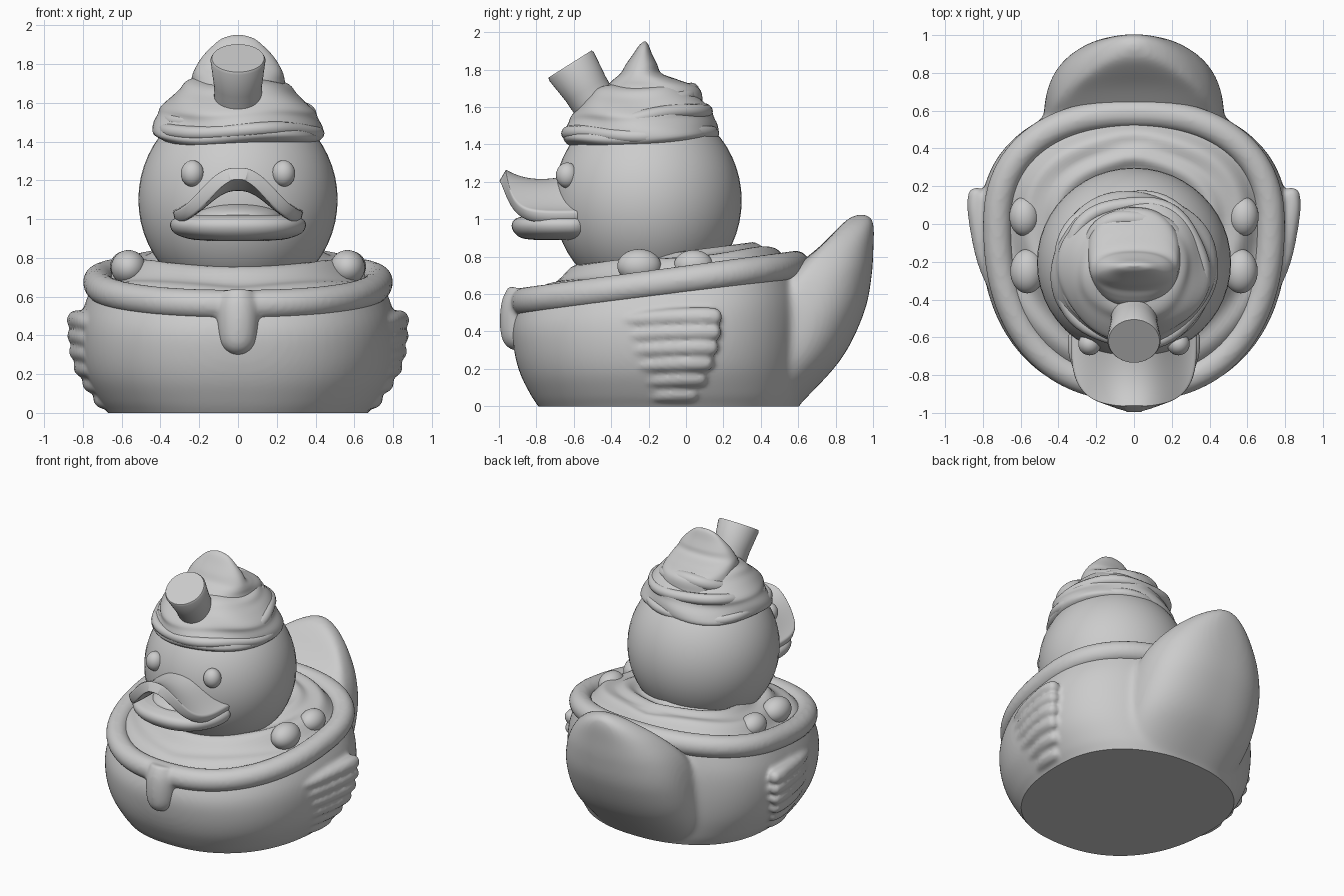
import bpy, bmesh, math
from math import sin, cos, pi, exp
from mathutils import Vector, Matrix

cube = bpy.data.objects.get("Cube")
if cube:
    bpy.data.objects.remove(cube, do_unlink=True)

grey = bpy.data.materials.new("plain_grey")
grey.use_nodes = True
grey.diffuse_color = (0.6, 0.6, 0.6, 1)
grey.node_tree.nodes["Principled BSDF"].inputs["Base Color"].default_value = (0.6, 0.6, 0.6, 1)


def finish(name, bm, angle=50):
    bmesh.ops.recalc_face_normals(bm, faces=bm.faces)
    mesh = bpy.data.meshes.new(name)
    bm.to_mesh(mesh)
    bm.free()
    mesh.materials.append(grey)
    obj = bpy.data.objects.new(name, mesh)
    bpy.context.collection.objects.link(obj)
    bpy.ops.object.select_all(action='DESELECT')
    obj.select_set(True)
    bpy.context.view_layer.objects.active = obj
    bpy.ops.object.shade_smooth_by_angle(angle=math.radians(angle))
    return obj


def fuse(name, parts, voxel, passes, floor=0):
    """Melt parts into one soft skin and cut it flat at the floor."""
    bpy.ops.object.select_all(action='DESELECT')
    for p in parts:
        p.select_set(True)
    bpy.context.view_layer.objects.active = parts[0]
    bpy.ops.object.join()
    obj = parts[0]
    melt = obj.modifiers.new("melt", 'REMESH')
    melt.mode, melt.voxel_size = 'VOXEL', voxel
    soft = obj.modifiers.new("soften", 'SMOOTH')
    soft.factor, soft.iterations = .5, passes
    for mod in ("melt", "soften"):
        bpy.ops.object.modifier_apply(modifier=mod)
    bm = bmesh.new()
    bm.from_mesh(obj.data)
    bpy.data.objects.remove(obj, do_unlink=True)
    bmesh.ops.bisect_plane(bm, geom=bm.verts[:] + bm.edges[:] + bm.faces[:], plane_co=(0, 0, floor),
                           plane_no=(0, 0, 1), clear_inner=True)
    bmesh.ops.holes_fill(bm, edges=[e for e in bm.edges if e.is_boundary], sides=0)
    return finish(name, bm)


def spline(keys, steps=6):
    """Smooth interpolation through tuples of any size."""
    out = []
    for i in range(len(keys) - 1):
        a, b, c, d = (keys[max(0, min(len(keys) - 1, i + k))] for k in (-1, 0, 1, 2))
        for s in range(steps):
            t = s / steps
            out.append([q + t * (r - p) / 2 + t * t * (p - 2.5 * q + 2 * r - s_ / 2)
                        + t ** 3 * (1.5 * (q - r) + (s_ - p) / 2)
                        for p, q, r, s_ in zip(a, b, c, d)])
    return out + [list(keys[-1])]


def loft(name, rings, closed=False, angle=50):
    bm = bmesh.new()
    rows = [[bm.verts.new(p) for p in ring] for ring in rings]
    n = len(rows[0])
    for i in range(len(rows) if closed else len(rows) - 1):
        a, b = rows[i], rows[(i + 1) % len(rows)]
        for j in range(n):
            bm.faces.new((a[j], a[(j + 1) % n], b[(j + 1) % n], b[j]))
    if not closed:
        bm.faces.new(rows[0])
        bm.faces.new(rows[-1])
    return finish(name, bm, angle)


def egg(z, cy, x, front, back, n=72, power=2.25):
    """Horizontal rounded ring with separate front and back depth."""
    pts, e = [], 2 / power
    for i in range(n):
        c, s = cos(2 * pi * i / n), sin(2 * pi * i / n)
        depth = back if s > 0 else -front
        pts.append(Vector((math.copysign(abs(c) ** e, c) * x, cy + abs(s) ** e * depth, z)))
    return pts


def tube(name, path, up=(0, 0, 1), closed=False, n=16):
    """Round sweep through (x, y, z, radius) points."""
    pts, rings = [Vector(p[:3]) for p in path], []
    m = len(pts)
    for i, p in enumerate(pts):
        if closed:
            t = pts[(i + 1) % m] - pts[i - 1]
        else:
            t = pts[min(i + 1, m - 1)] - pts[max(i - 1, 0)]
        side = t.cross(Vector(up)).normalized()
        top = side.cross(t).normalized()
        r = path[i][3]
        rings.append([p + r * (side * cos(2 * pi * k / n) + top * sin(2 * pi * k / n))
                      for k in range(n)])
    return loft(name, rings, closed)


def ball(name, loc, size):
    bm = bmesh.new()
    bmesh.ops.create_uvsphere(bm, u_segments=48, v_segments=28, radius=1,
                              matrix=Matrix.Translation(loc) @ Matrix.Diagonal((*size, 1)))
    return finish(name, bm)


# Tub-shaped body, taller toward the back
rings = []
for z, x, f, b in spline([(-.16, .57, .69, .54), (0, .67, .79, .6), (.06, .715, .825, .62),
                          (.2, .787, .885, .64), (.36, .815, .92, .65), (.52, .803, .925, .64),
                          (.68, .74, .87, .6)]):
    ring = egg(z, 0, x, f, b, power=2.3)
    for p in ring:
        p.z *= 1 + .18 * p.y
    rings.append(ring)
body = loft("body", rings)

# Broad upturned tail, blended into the body
tail = loft("tail", [egg(*k, power=2.45) for k in spline(
    [(-.16, .2, .4, .3, .25), (0, .3, .43, .3, .3), (.25, .5, .475, .3, .328),
     (.5, .6, .47, .3, .352), (.7, .645, .425, .12, .348), (.85, .73, .325, .02, .272),
     (.95, .83, .205, .02, .175), (1.005, .89, .1, .02, .105), (1.026, .93, .035, .01, .03)])])
skin = [fuse("body_with_tail", [body, tail], .016, 16, -.1)]

# Wings made of stacked feathers sinking forward into the body
for side in (1, -1):
    for i in range(6):
        z = .478 - .081 * i
        end = .19 - .005 * i * i
        x = (.832, .83, .82, .798, .752, .695)[i]
        keys = [(x - .13, -.42, z - .03, .03), (x - .047, -.2, z - .01, .045),
                (x - .005, end - .15, z, .052), (x, end - .04, z, .048),
                (x, end - .008, z, .032), (x, end + .004, z, .004)]
        skin.append(tube("feather", spline([(side * k[0], *k[1:]) for k in keys])))
fuse("body_with_tail_and_wings", skin, .014, 3)

# Thick rolled rim and its front drip
rim = tube("rim", [(p.x, p.y, .675 + .135 * p.y, .078)
                   for p in egg(0, 0, .722, .862, .585, 96, 2.3)], closed=True)
drip = tube("drip", spline([(0, -.86, .62, .09), (0, -.88, .54, .108), (0, -.89, .43, .105),
                            (0, -.89, .35, .088), (0, -.885, .305, .04), (0, -.885, .292, .003)]),
            up=(0, 1, 0), n=24)
fuse("rim_with_drip", [rim, drip], .014, 5)

# Swirled filling between rim and neck
rings = []
for k in range(29):
    f = 1 - .75 * k / 28
    ring = egg(0, 0, .7 * f, .84 * f, .57 * f, power=2.3)
    for p in ring:
        a = math.atan2(p.x, -p.y)
        swell = .135 * min(1, (1 - f) / .28) ** .8
        p.z = .68 + .13 * p.y + swell + .016 * sin(26 * f + 2 * cos(a) + sin(3 * abs(a)))
    rings.append(ring)
loft("filling", rings)

# Lumps in the filling
for side, tag in ((1, "left"), (-1, "right")):
    for i, (x, y, z, r) in enumerate([(.565, -.25, .75, .09), (.58, .04, .755, .08)]):
        ball(f"lump_{tag}_{i + 1}", (side * x, y, z), (r, r * 1.3, r))

# Head and eyes
ball("head", (0, -.205, 1.1), (.514, .503, .53))
for side, tag in ((1, "left"), (-1, "right")):
    ball("eye_" + tag, (side * .235, -.635, 1.235), (.06, .06, .068))

# Upper beak: arched sheet that lifts toward a broad round tip
bm = bmesh.new()
grid = []
for j in range(25):
    v = 1 - (1 - j / 24) ** 2
    y = -.53 - .45 * v
    width = .33 * max(0.02, 1 - v ** 4.2) ** .5
    crest = .23 - .11 * v + .125 * v * v * v
    row = []
    for i in range(33):
        x = width * (i / 16 - 1)
        row.append(bm.verts.new((x, y, .99 + crest * exp(-abs(x / .225) ** 2.4))))
    grid.append(row)
for a, b in zip(grid, grid[1:]):
    for i in range(32):
        bm.faces.new((a[i], a[i + 1], b[i + 1], b[i]))
beak = finish("upper_beak", bm, 80)
thick = beak.modifiers.new("thickness", 'SOLIDIFY')
thick.thickness, thick.offset = .07, 0
soft = beak.modifiers.new("soft_edge", 'SUBSURF')
soft.levels = soft.render_levels = 1

# Full lower beak with a raised tongue
loft("lower_beak", [egg(z, -.62, x, f, .15) for z, x, f in spline(
    [(.888, .16, .16), (.897, .25, .25), (.925, .325, .295), (.965, .35, .312),
     (1.0, .335, .295), (1.02, .28, .24)])])
ball("tongue", (0, -.58, 1.01), (.23, .26, .075))

# Whipped topping with wavy sides
rings = []
for z, r in spline([(1.4, .4), (1.43, .44), (1.48, .43), (1.53, .405), (1.57, .395), (1.62, .35),
                    (1.66, .305), (1.7, .265), (1.72, .2), (1.735, .05)], 4):
    ring = []
    for i in range(72):
        a = 2 * pi * i / 72
        q = r * (1 + .025 * sin(4 * a + 26 * z))
        ring.append((q * sin(a), -.24 - q * cos(a) * .94, z + .012 * sin(3 * a) - .015 * cos(a)))
    rings.append(ring)
loft("topping", rings, angle=70)

# Tilted folds wrapped around the topping
for i, (z, r, tilt, cy, thick) in enumerate([(1.455, .4, .0, -.245, .036), (1.54, .362, .05, -.235, .038),
                                             (1.605, .27, .07, -.225, .045)]):
    loop = []
    for k in range(64):
        a = 2 * pi * k / 64
        q = r + .01 * sin(5 * a + i)
        loop.append((q * sin(a), cy - .96 * q * cos(a), z - tilt * cos(a) + .012 * sin(3 * a + 2 * i), thick))
    tube(f"fold_{i + 1}", loop, closed=True, n=12)

# Flattened curl at the crown, scooped at the back
loft("curl", [egg(z, (a + b) / 2, x, (b - a) / 2, (b - a) / 2) for z, a, b, x in spline(
    [(1.62, -.46, .09, .27), (1.7, -.43, .07, .245), (1.745, -.39, -.04, .235),
     (1.78, -.35, -.13, .22), (1.83, -.32, -.155, .19), (1.88, -.285, -.18, .145),
     (1.93, -.25, -.2, .085), (1.95, -.225, -.215, .02)])])

# Little flared cup leaning forward
base, top = Vector((0, -.45, 1.56)), Vector((0, -.62, 1.83))
cup = [(*base.lerp(top, t), r) for t, r in ((0, .12), (.5, .125), (.96, .142), (1, .135))]
tube("cup", cup, up=(1, 0, 0), n=40)
